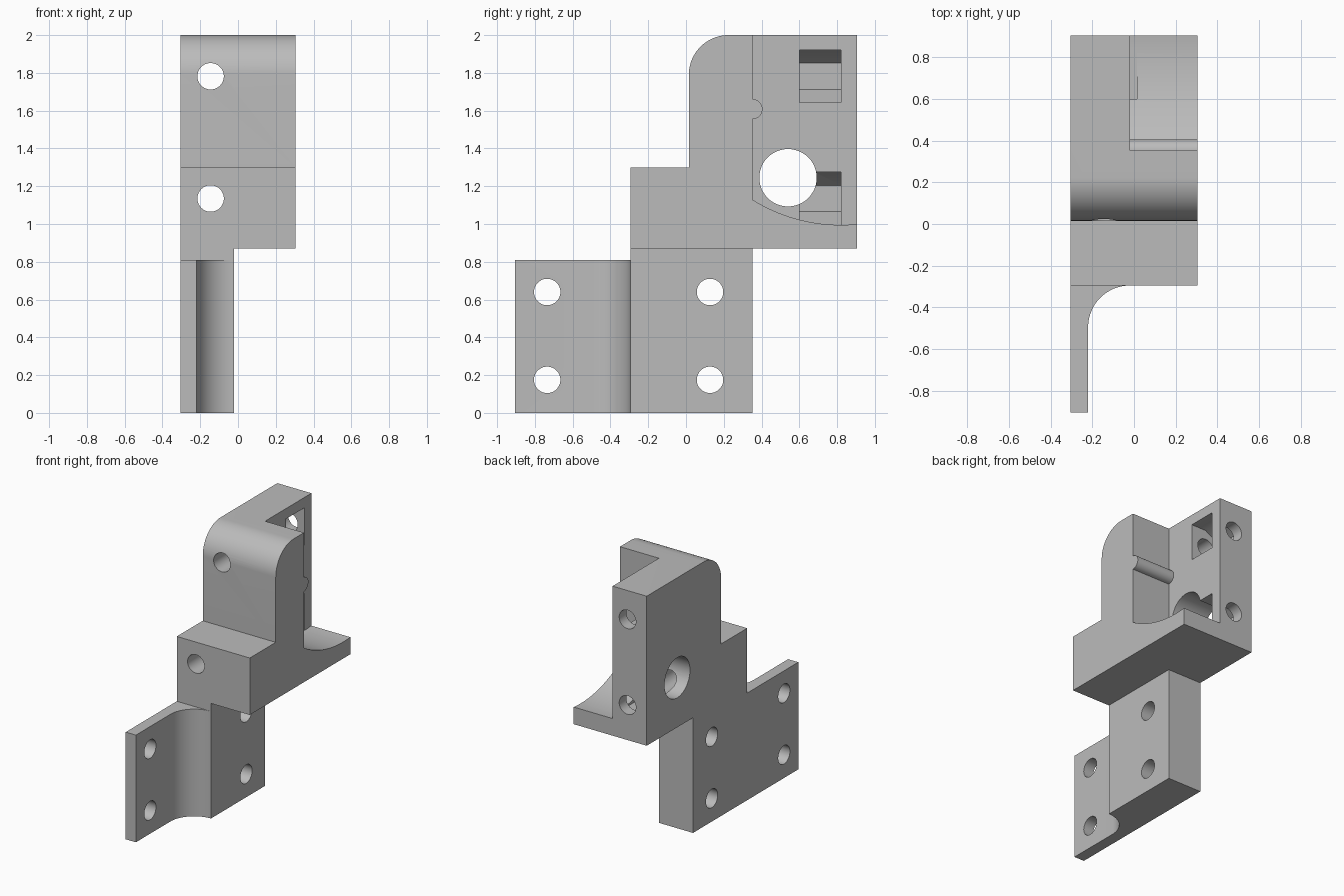
import bpy, bmesh
from math import cos, sin, radians, sqrt, asin, degrees

if "Cube" in bpy.data.objects:
    bpy.data.objects.remove(bpy.data.objects["Cube"], do_unlink=True)

grey = bpy.data.materials.new("plain grey")
grey.use_nodes = True
colour = (0.5, 0.5, 0.5, 1)
grey.diffuse_color = colour
grey.node_tree.nodes["Principled BSDF"].inputs["Base Color"].default_value = colour


def arc(a, b, r, start, end, n=20):
    """Points along a circular arc, angles in degrees."""
    steps = [radians(start + (end - start) * i / n) for i in range(n + 1)]
    return [(a + r * cos(t), b + r * sin(t)) for t in steps]


def circle(a, b, r, n=48):
    return arc(a, b, r, 0, 360, n)[:-1]


def prism(name, points, axis, low, high):
    """Extrude a closed profile along one axis."""
    place = {"x": lambda a, b, d: (d, a, b),
             "y": lambda a, b, d: (a, d, b),
             "z": lambda a, b, d: (a, b, d)}[axis]
    bm = bmesh.new()
    ends = [[bm.verts.new(place(a, b, d)) for a, b in points] for d in (low, high)]
    for ring in ends:
        bm.faces.new(ring)
    for i in range(len(points)):
        j = (i + 1) % len(points)
        bm.faces.new((ends[0][i], ends[0][j], ends[1][j], ends[1][i]))
    bmesh.ops.recalc_face_normals(bm, faces=bm.faces)
    mesh = bpy.data.meshes.new(name)
    bm.to_mesh(mesh)
    bm.free()
    mesh.materials.append(grey)
    obj = bpy.data.objects.new(name, mesh)
    bpy.context.collection.objects.link(obj)
    return obj


def combine(target, tool, operation):
    """Apply a boolean and discard the tool."""
    bpy.ops.object.select_all(action="DESELECT")
    bpy.context.view_layer.objects.active = target
    target.select_set(True)
    mod = target.modifiers.new("boolean", "BOOLEAN")
    mod.operation, mod.solver, mod.object = operation, "EXACT", tool
    bpy.ops.object.modifier_apply(modifier=mod.name)
    bpy.data.objects.remove(tool, do_unlink=True)


LEFT, WEB, HALF = -0.305, -0.02, 0.305
FRONT, BACK = -0.295, 0.905
SCREW_X, SCREW_R = -0.145, 0.07

# Upper body with stepped front and rounded top
body = prism("bracket", [(FRONT, 0.87), (FRONT, 1.3), (0.015, 1.3)]
             + arc(0.225, 1.79, 0.21, 180, 90)
             + [(BACK, 2), (BACK, 0.87)], "x", LEFT, HALF)

# Open recess with a rounded locating ridge and a curved floor
floor_r, floor_y, wall = 0.885, 0.82, 0.352
floor_z = 0.995 + floor_r
first = degrees(asin((wall - floor_y) / floor_r)) - 90
recess = ([(wall, 2.2)] + arc(wall, 1.608, 0.053, 90, -90)
          + arc(floor_y, floor_z, floor_r, first, -82)
          + [(1.1, 1.01), (1.1, 2.2)])
combine(body, prism("recess_cutter", recess, "x", WEB, 0.5), "DIFFERENCE")

# Lower mounting plate and thin filleted flange
plate = [(FRONT, 0), (0.352, 0), (0.352, 0.95), (FRONT + 0.03, 0.95),
         (FRONT + 0.03, 0.87), (FRONT, 0.87)]
combine(body, prism("mounting_plate", plate, "x", LEFT, WEB), "UNION")
flange = ([(LEFT, -0.905), (-0.22, -0.905)]
          + arc(WEB, FRONT - 0.2, 0.2, 180, 90)
          + [(WEB, FRONT + 0.1), (LEFT, FRONT + 0.1)])
combine(body, prism("flange", flange, "z", 0, 0.81), "UNION")

# Mounting holes and the large bore across the width
for y in (-0.735, 0.127):
    for z in (0.175, 0.64):
        combine(body, prism("hole", circle(y, z, SCREW_R), "x", -0.5, 0.5), "DIFFERENCE")
combine(body, prism("bore", circle(0.54, 1.245, 0.152), "x", -0.5, 0.5), "DIFFERENCE")

# Long screw holes, each with a half-hexagon nut slot open to the recess
nut = 0.14
for z in (1.135, 1.782):
    combine(body, prism("screw", circle(SCREW_X, z, SCREW_R), "y", -0.6, 1.2), "DIFFERENCE")
    inner = SCREW_X - nut * sqrt(3) / 2
    slot = [(0.015, z + nut), (SCREW_X, z + nut), (inner, z + nut / 2),
            (inner, z - nut / 2), (SCREW_X, z - nut), (0.015, z - nut)]
    combine(body, prism("nut_slot", slot, "y", 0.6, 0.82), "DIFFERENCE")

bpy.ops.object.shade_smooth_by_angle(angle=radians(30))
